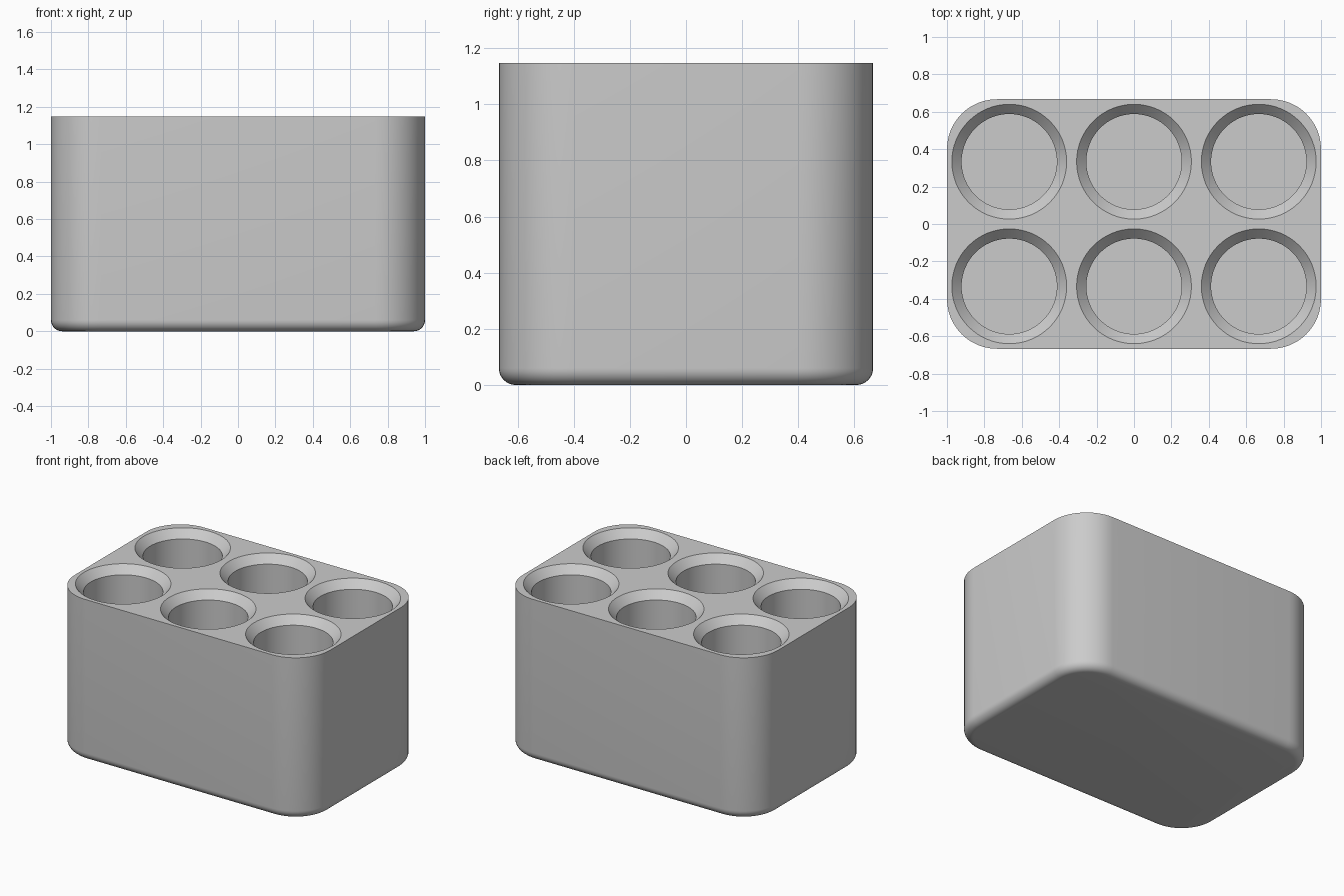
import bpy, bmesh, math

if "Cube" in bpy.data.objects:
    bpy.data.objects.remove(bpy.data.objects["Cube"])

HX, HY, H = 1.0, 0.667, 1.147      # half width, half depth, height
CORNER, FILLET = 0.267, 0.06       # vertical corner radius, bottom edge radius
HOLE_R, RIM_R, CHAMFER, FLOOR = 0.255, 0.307, 0.055, 0.067

gray = bpy.data.materials.new("light_gray")
gray.diffuse_color = (0.6, 0.6, 0.6, 1)
gray.use_nodes = True
gray.node_tree.nodes["Principled BSDF"].inputs["Base Color"].default_value = gray.diffuse_color


def loft(bm, rings):
    """Close a stack of equal-length point rings into a solid."""
    loops = [[bm.verts.new(p) for p in ring] for ring in rings]
    n = len(loops[0])
    for a, b in zip(loops, loops[1:]):
        for i in range(n):
            j = (i + 1) % n
            bm.faces.new((a[i], a[j], b[j], b[i]))
    bm.faces.new(loops[0][::-1])
    bm.faces.new(loops[-1])


def rounded_rect(inset, z, steps=12):
    pts = []
    r = CORNER - inset
    for k, (sx, sy) in enumerate(((1, 1), (-1, 1), (-1, -1), (1, -1))):
        for i in range(steps + 1):
            a = math.radians(90 * (k + i / steps))
            pts.append((sx * (HX - CORNER) + r * math.cos(a),
                        sy * (HY - CORNER) + r * math.sin(a), z))
    return pts


def circle(cx, cy, r, z, n=64):
    return [(cx + r * math.cos(2 * math.pi * i / n),
             cy + r * math.sin(2 * math.pi * i / n), z) for i in range(n)]


def make(name, bm):
    bmesh.ops.recalc_face_normals(bm, faces=bm.faces)
    me = bpy.data.meshes.new(name)
    bm.to_mesh(me)
    bm.free()
    me.materials.append(gray)
    ob = bpy.data.objects.new(name, me)
    bpy.context.collection.objects.link(ob)
    return ob


# Rounded block with a filleted bottom edge
bm = bmesh.new()
rings = []
for i in range(9):
    a = math.radians(90 * i / 8)
    rings.append(rounded_rect(FILLET * (1 - math.sin(a)), FILLET * (1 - math.cos(a))))
rings.append(rounded_rect(0, H))
loft(bm, rings)
block = make("holder_block", bm)

# Six chamfered pockets, in a 3 by 2 grid
bm = bmesh.new()
slope = (RIM_R - HOLE_R) / CHAMFER
over = 0.01
for cx in (-0.667, 0, 0.667):
    for cy in (-0.333, 0.333):
        loft(bm, [circle(cx, cy, HOLE_R, FLOOR),
                  circle(cx, cy, HOLE_R, H - CHAMFER),
                  circle(cx, cy, RIM_R + slope * over, H + over)])
cutter = make("pocket_cutter", bm)
cutter.hide_render = True

mod = block.modifiers.new("pockets", 'BOOLEAN')
mod.operation = 'DIFFERENCE'
mod.solver = 'EXACT'
mod.object = cutter
bpy.context.view_layer.objects.active = block
block.select_set(True)
bpy.ops.object.modifier_apply(modifier=mod.name)
bpy.data.objects.remove(cutter)

# Smooth the curved walls, keep rims and chamfers crisp
bpy.ops.object.shade_smooth_by_angle(angle=math.radians(30))
